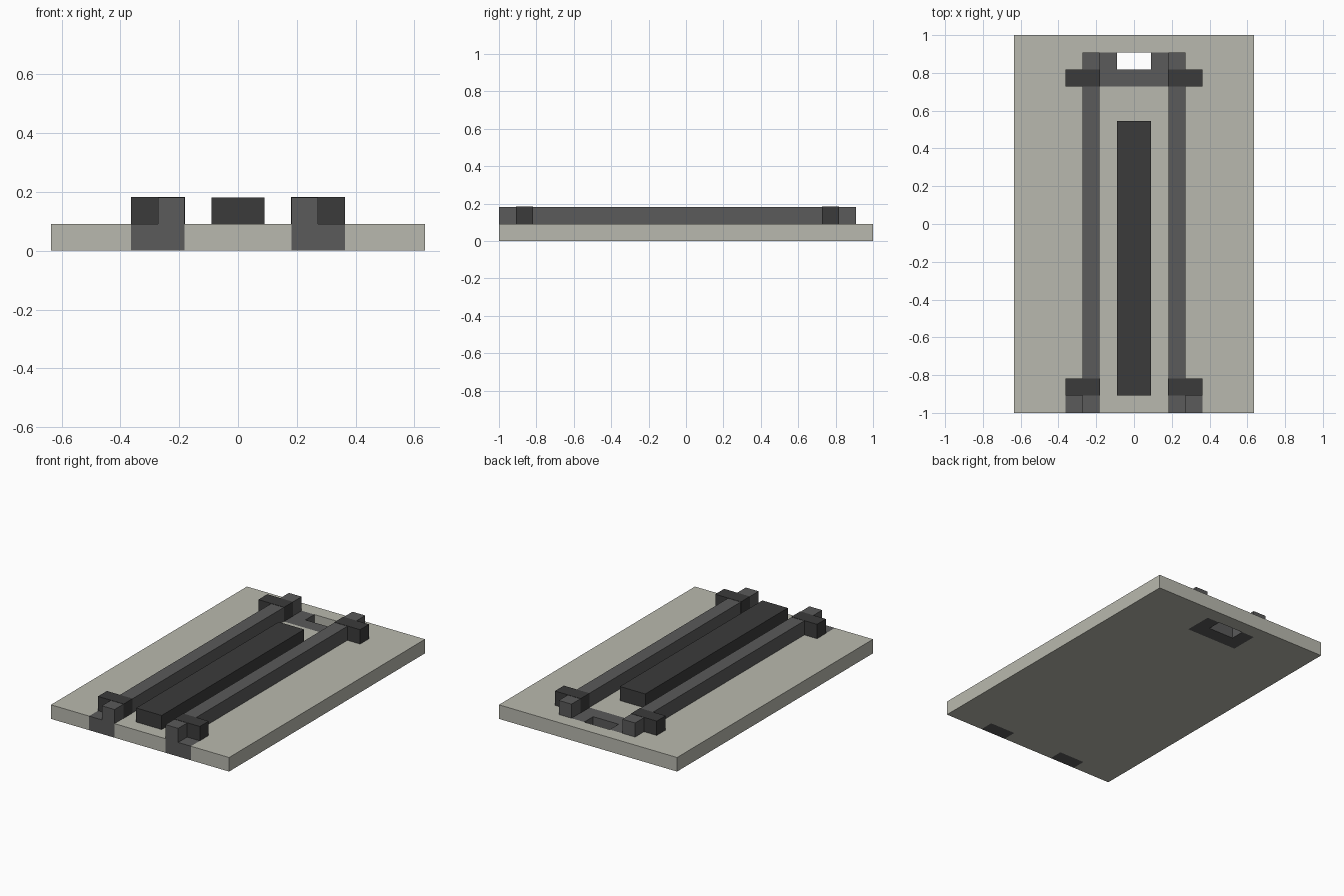
import bpy
import bmesh

cube = bpy.data.objects.get("Cube")
if cube:
    bpy.data.objects.remove(cube, do_unlink=True)

U = 1 / 11  # one block unit


def make_material(name, color):
    mat = bpy.data.materials.new(name)
    mat.use_nodes = True
    mat.diffuse_color = (*color, 1)
    bsdf = mat.node_tree.nodes["Principled BSDF"]
    bsdf.inputs["Base Color"].default_value = (*color, 1)
    bsdf.inputs["Roughness"].default_value = 0.8
    return mat


STONE = make_material("pale stone grey", (0.485, 0.485, 0.425))
MID = make_material("medium grey", (0.103, 0.103, 0.103))
DARK = make_material("dark grey", (0.044, 0.044, 0.044))


def plate(name, xs, ys, z0, z1, mat, keep=lambda x, y: True):
    """Flat plate on a grid of cut lines, in block units; cells failing keep are left open."""
    bm = bmesh.new()
    rows = [[bm.verts.new((x * U, y * U, z0 * U)) for x in xs] for y in ys]
    for j in range(len(ys) - 1):
        for i in range(len(xs) - 1):
            if keep((xs[i] + xs[i + 1]) / 2, (ys[j] + ys[j + 1]) / 2):
                bm.faces.new((rows[j][i], rows[j][i + 1], rows[j + 1][i + 1], rows[j + 1][i]))
    bmesh.ops.delete(bm, geom=[v for v in bm.verts if not v.link_faces], context='VERTS')
    # Thicken, keeping the lower faces as the underside
    ext = bmesh.ops.extrude_face_region(bm, geom=bm.faces[:], use_keep_orig=True)
    top = [e for e in ext["geom"] if isinstance(e, bmesh.types.BMVert)]
    bmesh.ops.translate(bm, verts=top, vec=(0, 0, (z1 - z0) * U))
    bmesh.ops.recalc_face_normals(bm, faces=bm.faces[:])
    # Merge flat neighbours so only real edges remain
    bmesh.ops.dissolve_limit(bm, angle_limit=0.01, verts=bm.verts[:], edges=bm.edges[:])
    mesh = bpy.data.meshes.new(name)
    bm.to_mesh(mesh)
    bm.free()
    mesh.materials.append(mat)
    obj = bpy.data.objects.new(name, mesh)
    bpy.context.collection.objects.link(obj)
    return obj


# Openings in the slab: two front feet and the rear bridge
def in_foot(x, y):
    return 2 < abs(x) < 4 and y < -10


def in_bridge(x, y):
    return abs(x) < 2 and 8 < y < 10


plate("base_slab", [-7, -4, -2, 2, 4, 7], [-11, -10, 8, 10, 11], 0, 1, STONE,
      lambda x, y: not in_foot(x, y) and not in_bridge(x, y))

# U-shaped inlay at the rear, open through the slab
plate("rear_bridge", [-2, -1, 1, 2], [8, 9, 10], 0, 1, MID,
      lambda x, y: not (abs(x) < 1 and y > 9))

# Central bar
plate("centre_bar", [-1, 1], [-10, 6], 1, 2, DARK)

# Rails with their feet and clamps on both sides
for side, s in (("left", 1), ("right", -1)):
    outer = sorted((2 * s, 4 * s))
    plate(f"{side}_front_foot", outer, [-11, -10], 0, 1, MID)
    plate(f"{side}_rail", sorted((2 * s, 3 * s)), [-11, 10], 1, 2, MID)
    for end, y in (("front", -10), ("rear", 8)):
        # Clamps wrap the rail, a hair proud of it
        e = 0.02
        plate(f"{side}_{end}_clamp", sorted(((2 - e) * s, 4 * s)), [y, y + 1], 1, 2 + e, DARK)
